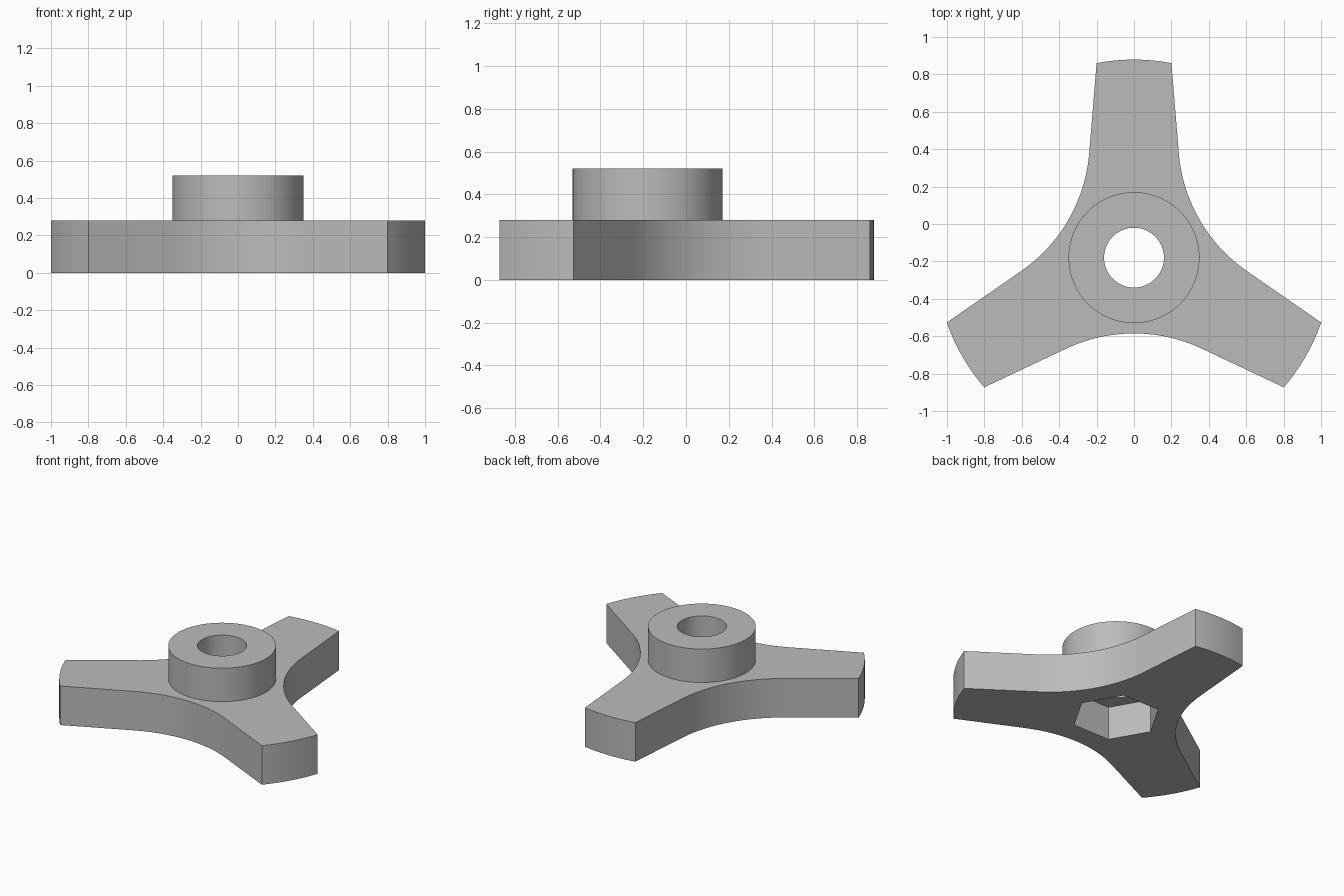
import bpy, bmesh
from math import radians, sin, cos, asin, tau
from mathutils import Matrix, Vector

if "Cube" in bpy.data.objects:
    bpy.data.objects.remove(bpy.data.objects["Cube"])

CENTRE_Y = -0.18
PLATE_TOP, HUB_TOP = 0.28, 0.52
TIP_RADIUS, TIP_HALF_WIDTH = 1.059, 0.2
FILLET_RADIUS, WAIST = 0.85, 0.405
BORE_RADIUS, HUB_RADIUS = 0.16, 0.35
NUT_RADIUS, NUT_DEPTH = 0.29, 0.24

grey = bpy.data.materials.new("plain grey")
grey.use_nodes = True
colour = (0.5, 0.5, 0.5, 1)
grey.diffuse_color = colour
grey.node_tree.nodes["Principled BSDF"].inputs["Base Color"].default_value = colour


def prism(name, outline, bottom, top):
    """Extrude a flat outline around the hub axis."""
    bm = bmesh.new()
    face = bm.faces.new([bm.verts.new((x, y + CENTRE_Y, bottom)) for x, y in outline])
    up = bmesh.ops.extrude_face_region(bm, geom=[face])["geom"]
    bmesh.ops.translate(bm, vec=(0, 0, top - bottom),
                        verts=[v for v in up if isinstance(v, bmesh.types.BMVert)])
    bmesh.ops.recalc_face_normals(bm, faces=bm.faces)
    mesh = bpy.data.meshes.new(name)
    bm.to_mesh(mesh)
    bm.free()
    mesh.materials.append(grey)
    obj = bpy.data.objects.new(name, mesh)
    bpy.context.collection.objects.link(obj)
    return obj


def ring(radius, sides):
    return [(radius * cos(tau * i / sides), radius * sin(tau * i / sides)) for i in range(sides)]


def combine(target, tool, operation):
    """Apply a boolean and discard the tool."""
    mod = target.modifiers.new(operation.title(), "BOOLEAN")
    mod.operation, mod.solver, mod.object = operation, "EXACT", tool
    bpy.context.view_layer.objects.active = target
    bpy.ops.object.modifier_apply(modifier=mod.name)
    bpy.data.objects.remove(tool)


# One third of the outline: rounded arm tip, then the concave fillet to the next arm
tip_angle = asin(TIP_HALF_WIDTH / TIP_RADIUS)
third = []
for i in range(13):
    a = radians(90) + tip_angle * (i / 6 - 1)
    third.append(Vector((TIP_RADIUS * cos(a), TIP_RADIUS * sin(a))))
axis = radians(150)
fillet_centre = Vector((cos(axis), sin(axis))) * (WAIST + FILLET_RADIUS)
for i in range(25):
    a = axis + radians(180) + radians(25) * (i / 12 - 1)
    a = 2 * (axis + radians(180)) - a
    third.append(fillet_centre + FILLET_RADIUS * Vector((cos(a), sin(a))))

outline = []
for k in range(3):
    turn = Matrix.Rotation(k * tau / 3, 2)
    outline += [tuple(turn @ p) for p in third]

# Three-armed knob with its raised hub
knob = prism("three_arm_knob", outline, 0, PLATE_TOP)
combine(knob, prism("hub", ring(HUB_RADIUS, 96), 0.1, HUB_TOP), "UNION")

# Through bore and hexagonal nut pocket underneath
combine(knob, prism("bore_cutter", ring(BORE_RADIUS, 64), -0.1, HUB_TOP + 0.1), "DIFFERENCE")
combine(knob, prism("nut_cutter", ring(NUT_RADIUS, 6), -0.1, NUT_DEPTH), "DIFFERENCE")

bpy.ops.object.select_all(action="DESELECT")
knob.select_set(True)
bpy.context.view_layer.objects.active = knob
bpy.ops.object.shade_smooth_by_angle(angle=radians(30))
